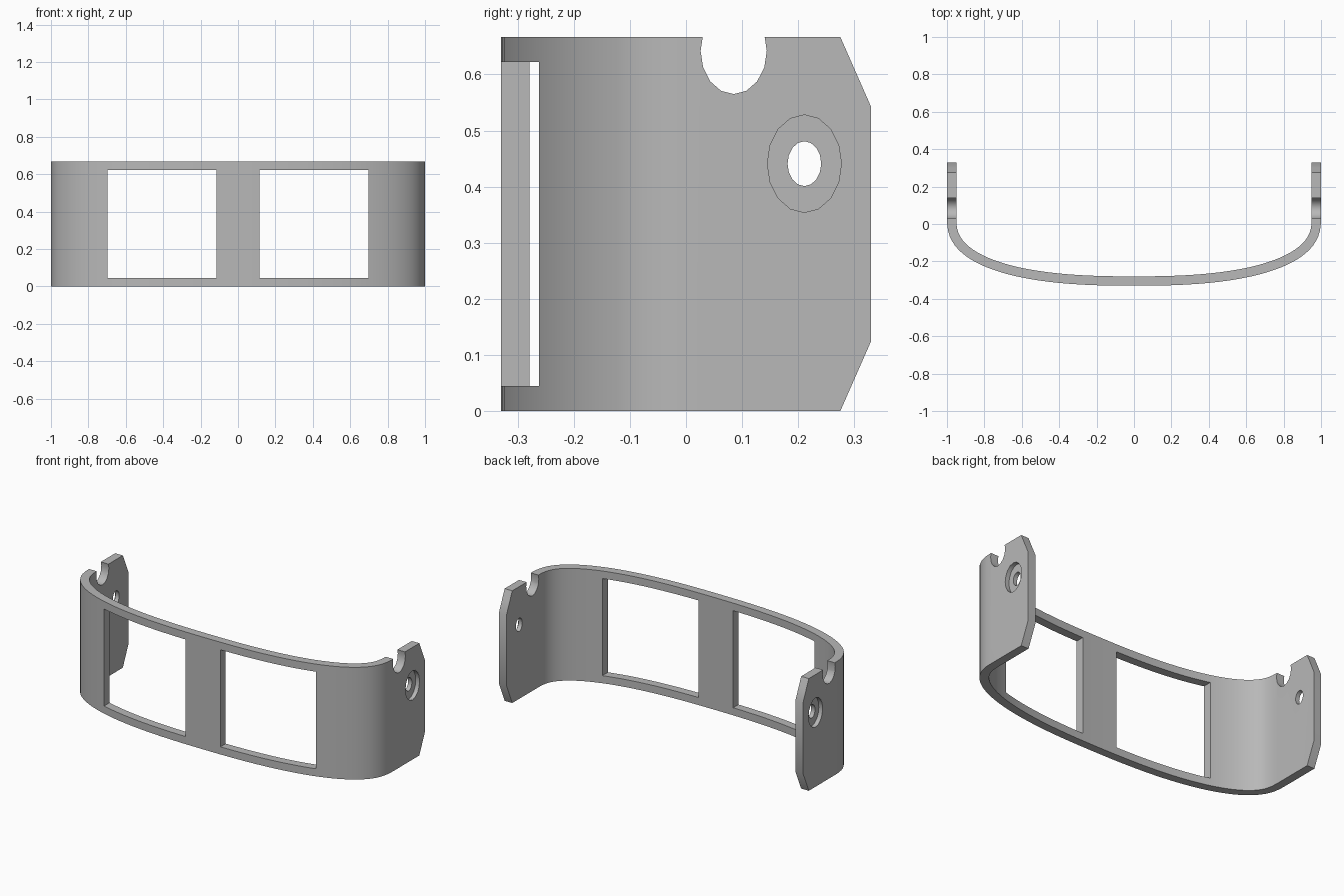
import bpy, bmesh
from math import cos, sin, pi, hypot, radians

cube = bpy.data.objects.get("Cube")
if cube:
    bpy.data.objects.remove(cube, do_unlink=True)

HEIGHT, THICK, BACK = 0.667, 0.05, 0.33
BEND_Y, BEND_DEPTH, POWER = 0.03, 0.36, 2.5

grey = bpy.data.materials.new("plain grey")
grey.use_nodes = True
colour = (0.48, 0.48, 0.48, 1)
grey.diffuse_color = colour
grey.node_tree.nodes["Principled BSDF"].inputs["Base Color"].default_value = colour


def prism(name, points, sweep):
    """Solid made by sweeping a closed 3D outline along a vector."""
    bm = bmesh.new()
    face = bm.faces.new([bm.verts.new(p) for p in points])
    result = bmesh.ops.extrude_face_region(bm, geom=[face])
    moved = [v for v in result["geom"] if isinstance(v, bmesh.types.BMVert)]
    bmesh.ops.translate(bm, verts=moved, vec=sweep)
    bmesh.ops.recalc_face_normals(bm, faces=bm.faces)
    mesh = bpy.data.meshes.new(name)
    bm.to_mesh(mesh)
    bm.free()
    mesh.materials.append(grey)
    obj = bpy.data.objects.new(name, mesh)
    bpy.context.collection.objects.link(obj)
    return obj


def ellipse(x, y, z, ry, rz, sides=16):
    angles = [2 * pi * i / sides for i in range(sides)]
    return [(x, y + ry * cos(a), z + rz * sin(a)) for a in angles]


# Curved band outline: bowed front running into two straight side tabs
outer, inner = [(1, BACK, 0)], [(1 - THICK, BACK, 0)]
STEPS = 48
for i in range(STEPS + 1):
    a = pi * i / STEPS
    side = 1 if i <= STEPS / 2 else -1
    c, s = abs(cos(a)), max(sin(a), 0)
    c, s = (0 if v < 1e-6 else v ** (2 / POWER) for v in (c, s))
    x, y = side * c, BEND_Y - BEND_DEPTH * s
    nx, ny = side * c ** (POWER - 1), -s ** (POWER - 1) / BEND_DEPTH
    scale = THICK / hypot(nx, ny)
    outer.append((x, y, 0))
    inner.append((x - nx * scale, y - ny * scale, 0))
outer.append((-1, BACK, 0))
inner.append((THICK - 1, BACK, 0))
band = prism("curved_band", outer + inner[::-1], (0, 0, HEIGHT))

cutters = []
# Two front windows
for x0 in (-0.697, 0.115):
    x1, z0, z1 = x0 + 0.582, 0.045, 0.622
    corners = [(x0, -0.5, z0), (x1, -0.5, z0), (x1, -0.5, z1), (x0, -0.5, z1)]
    cutters.append(prism("window_cutter", corners, (0, 0.5, 0)))

# Notches and screw holes go through both tabs
through = (2.4, 0, 0)
cutters.append(prism("notch_cutter", ellipse(-1.2, 0.085, 0.642, 0.059, 0.077), through))
cutters.append(prism("hole_cutter", ellipse(-1.2, 0.211, 0.441, 0.03, 0.04), through))

# Shallow recess around each hole on the outer faces
for x in (-1.025, 0.975):
    cutters.append(prism("recess_cutter", ellipse(x, 0.211, 0.441, 0.066, 0.087), (0.05, 0, 0)))

# Sloped rear corners, top and bottom
for z, step in ((0, 1), (HEIGHT, -1)):
    run, rise = 0.055, 0.125
    slope = [(-1.2, BACK - 2 * run, z - step * rise),
             (-1.2, BACK + run, z + step * 2 * rise),
             (-1.2, BACK + run, z - step * rise)]
    cutters.append(prism("corner_cutter", slope, through))

bpy.ops.object.select_all(action="DESELECT")
bpy.context.view_layer.objects.active = band
band.select_set(True)
for cutter in cutters:
    cutter.hide_render = True
    mod = band.modifiers.new("cut", "BOOLEAN")
    mod.operation, mod.solver, mod.object = "DIFFERENCE", "EXACT", cutter
    bpy.ops.object.modifier_apply(modifier=mod.name)
    bpy.data.objects.remove(cutter, do_unlink=True)

bpy.ops.object.shade_smooth_by_angle(angle=radians(30))
